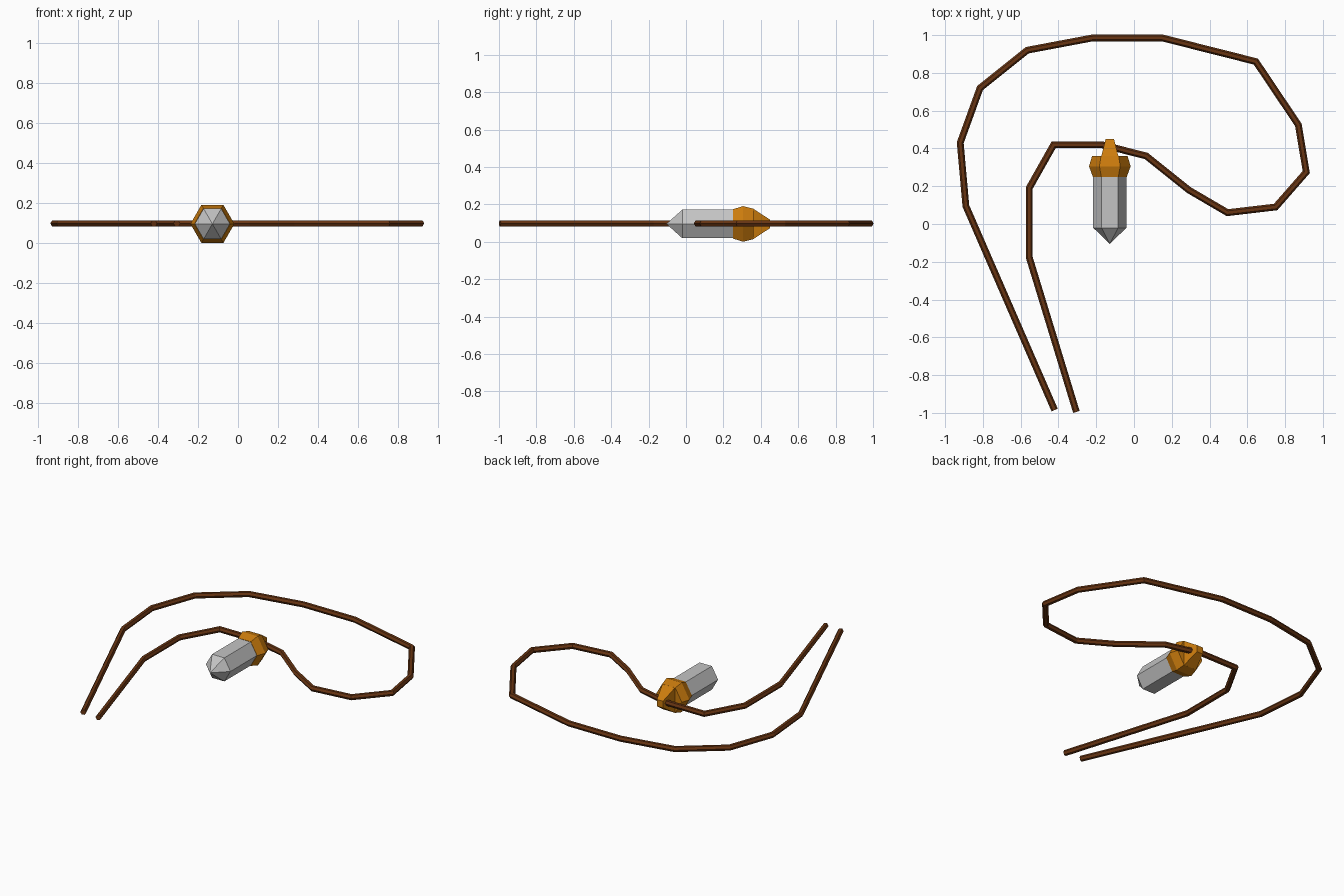
import bpy, bmesh
from math import pi, cos, sin
from mathutils import Vector

default = bpy.data.objects.get("Cube")
if default:
    bpy.data.objects.remove(default)

MID = Vector((-0.128, 0, 0.0955))   # axis of the crystal


def material(name, rgb):
    m = bpy.data.materials.new(name)
    m.use_nodes = True
    colour = (*rgb, 1)
    m.diffuse_color = colour
    m.node_tree.nodes["Principled BSDF"].inputs["Base Color"].default_value = colour
    return m


def loft(name, rings, mat):
    """Join equal rings of points into a closed flat-shaded tube."""
    bm = bmesh.new()
    loops = [[bm.verts.new(p) for p in ring] for ring in rings]
    n = len(loops[0])
    for a, b in zip(loops, loops[1:]):
        for i in range(n):
            j = (i + 1) % n
            bm.faces.new((a[i], a[j], b[j], b[i]))
    bm.faces.new(loops[0])
    bm.faces.new(loops[-1])
    bmesh.ops.remove_doubles(bm, verts=bm.verts, dist=0.0005)
    bmesh.ops.recalc_face_normals(bm, faces=bm.faces)
    mesh = bpy.data.meshes.new(name)
    bm.to_mesh(mesh)
    bm.free()
    mesh.materials.append(mat)
    obj = bpy.data.objects.new(name, mesh)
    bpy.context.collection.objects.link(obj)
    return obj


def hexagon(centre, side, up, r):
    return [centre + side * r * cos(i * pi / 3) + up * r * sin(i * pi / 3)
            for i in range(6)]


def turned(profile):
    """Hexagonal rings along y from (y, radius) pairs."""
    return [hexagon(MID + Vector((0, y, 0)), Vector((1, 0, 0)), Vector((0, 0, 1)), r)
            for y, r in profile]


def box_ring(y, w, h):
    return [MID + Vector((sx * w, y, sz * h))
            for sx, sz in ((-1, -1), (1, -1), (1, 1), (-1, 1))]


grey = material("crystal grey", (0.55, 0.55, 0.55))
gold = material("gold", (0.60, 0.20, 0.004))
leather = material("brown leather", (0.14, 0.035, 0.006))

# Pointed crystal
loft("crystal", turned([(-0.105, 0.0001), (-0.02, 0.088), (0.26, 0.088)]), grey)

# Metal collar and the tapered loop behind it
loft("collar", turned([(0.25, 0.09), (0.305, 0.11), (0.36, 0.094)]), gold)
loft("collar_loop", [box_ring(0.34, 0.046, 0.08), box_ring(0.36, 0.045, 0.081),
                     box_ring(0.45, 0.022, 0.022)], gold)

# Cord: mitred hexagonal tube along a flat path
path = [Vector((x, y, 0.098)) for x, y in (
    (-0.42, -0.985), (-0.89, 0.095), (-0.92, 0.43), (-0.815, 0.72), (-0.565, 0.92),
    (-0.22, 0.985), (0.15, 0.985), (0.645, 0.86), (0.87, 0.525), (0.912, 0.275),
    (0.75, 0.09), (0.495, 0.06), (0.29, 0.18), (0.065, 0.36), (-0.17, 0.42),
    (-0.425, 0.42), (-0.555, 0.19), (-0.555, -0.175), (-0.305, -0.995))]
up = Vector((0, 0, 1))
rings = []
for i, p in enumerate(path):
    before = (p - path[max(i - 1, 0)]).normalized()
    after = (path[min(i + 1, len(path) - 1)] - p).normalized()
    along = (before + after).normalized()
    side = along.cross(up)
    stretch = 1 / along.dot(after if after.length else before)
    rings.append(hexagon(p, side * stretch, up, 0.018))
loft("cord", rings, leather)
